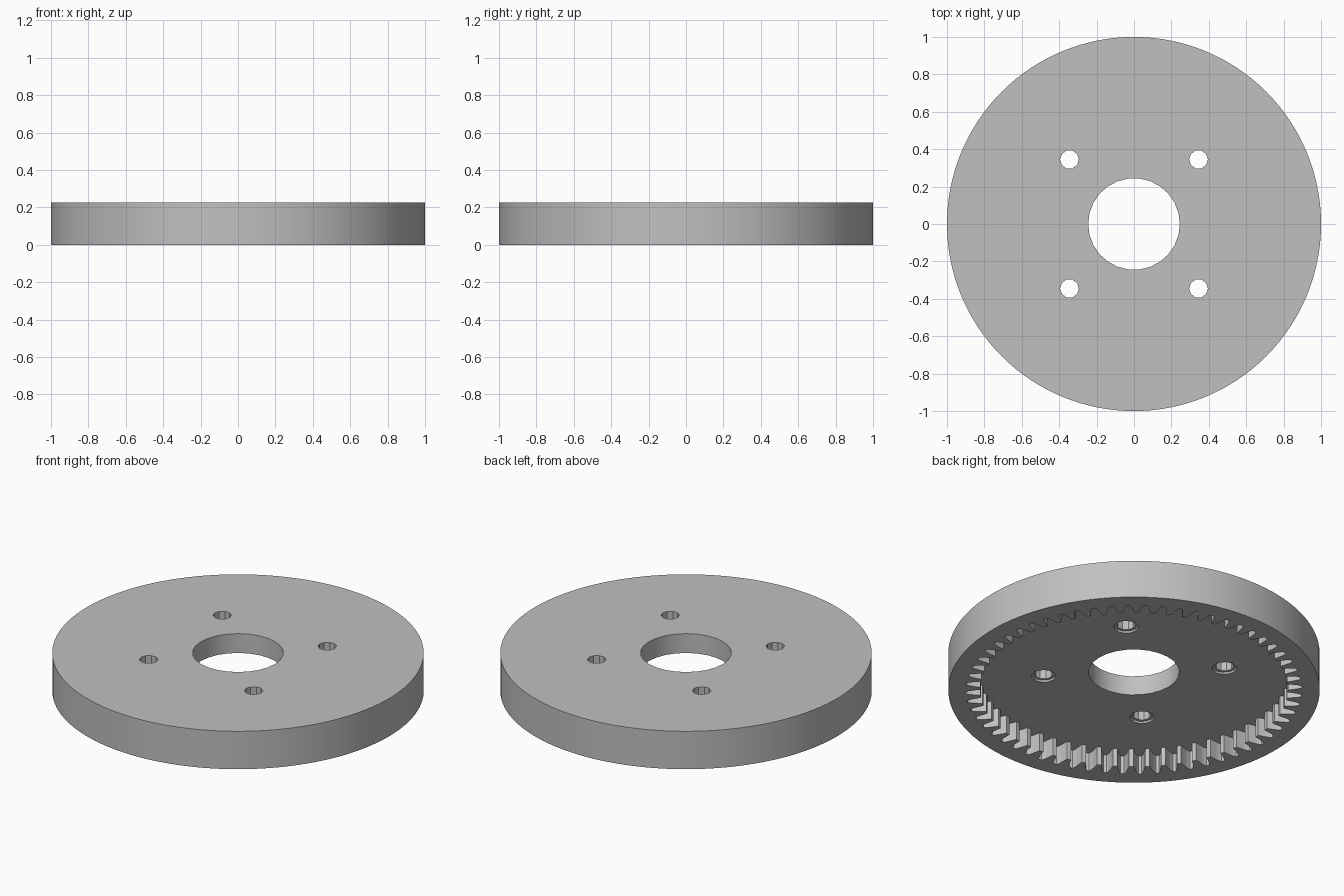
import bpy, bmesh, math

cube = bpy.data.objects.get("Cube")
if cube:
    bpy.data.objects.remove(cube, do_unlink=True)

HEIGHT = 0.225       # full thickness
RECESS = 0.11        # depth of the toothed recess underneath
TEETH = 60
BOLT = 0.345         # bolt hole offset along x and y

steel = bpy.data.materials.new("plain_grey")
steel.use_nodes = True
grey = (0.53, 0.53, 0.53, 1)
steel.diffuse_color = grey
steel.node_tree.nodes["Principled BSDF"].inputs["Base Color"].default_value = grey


def prism(name, outline, z0, z1):
    """Extrude a closed outline from z0 up to z1."""
    bm = bmesh.new()
    base = bm.faces.new([bm.verts.new((x, y, z0)) for x, y in outline])
    top = bmesh.ops.extrude_face_region(bm, geom=[base])["geom"]
    verts = [v for v in top if isinstance(v, bmesh.types.BMVert)]
    bmesh.ops.translate(bm, verts=verts, vec=(0, 0, z1 - z0))
    bmesh.ops.recalc_face_normals(bm, faces=bm.faces)
    mesh = bpy.data.meshes.new(name)
    bm.to_mesh(mesh)
    bm.free()
    mesh.materials.append(steel)
    obj = bpy.data.objects.new(name, mesh)
    bpy.context.collection.objects.link(obj)
    return obj


def circle(radius, sides, cx=0, cy=0):
    step = math.tau / sides
    return [(cx + radius * math.cos(i * step), cy + radius * math.sin(i * step))
            for i in range(sides)]


def gear_outline():
    """Gap profile repeated round the ring: wide inside, rounded at the root."""
    half = [(0.36, 0.828), (0.26, 0.865), (0.18, 0.892), (0.09, 0.905)]
    gap = [(-f, r) for f, r in half] + [(f, r) for f, r in reversed(half)]
    points = []
    for tooth in range(TEETH):
        for f, r in gap:
            a = (tooth + f) * math.tau / TEETH
            points.append((r * math.cos(a), r * math.sin(a)))
    return points


def cut(target, cutter):
    """Subtract the cutter from the target, then discard it."""
    cutter.hide_render = True
    mod = target.modifiers.new("cut", "BOOLEAN")
    mod.operation = "DIFFERENCE"
    mod.solver = "EXACT"
    mod.object = cutter
    bpy.context.view_layer.objects.active = target
    bpy.ops.object.modifier_apply(modifier=mod.name)
    bpy.data.objects.remove(cutter, do_unlink=True)


# Disc body
ring_gear = prism("ring_gear", circle(1, 128), 0, HEIGHT)

# Toothed recess in the underside
cut(ring_gear, prism("recess_cutter", gear_outline(), -0.1, RECESS))

# Central bore
cut(ring_gear, prism("bore_cutter", circle(0.245, 26), -0.1, HEIGHT + 0.1))

# Four bolt holes, each with a shallow counterbore below
for sx in (-1, 1):
    for sy in (-1, 1):
        x, y = sx * BOLT, sy * BOLT
        cut(ring_gear, prism("bolt_cutter", circle(0.05, 10, x, y), -0.1, HEIGHT + 0.1))
        cut(ring_gear, prism("counterbore_cutter", circle(0.066, 12, x, y), -0.1, RECESS + 0.012))

# Smooth the round walls, keep rims and tooth edges sharp
bpy.ops.object.select_all(action="DESELECT")
ring_gear.select_set(True)
bpy.context.view_layer.objects.active = ring_gear
bpy.ops.object.shade_smooth_by_angle(angle=math.radians(25))
